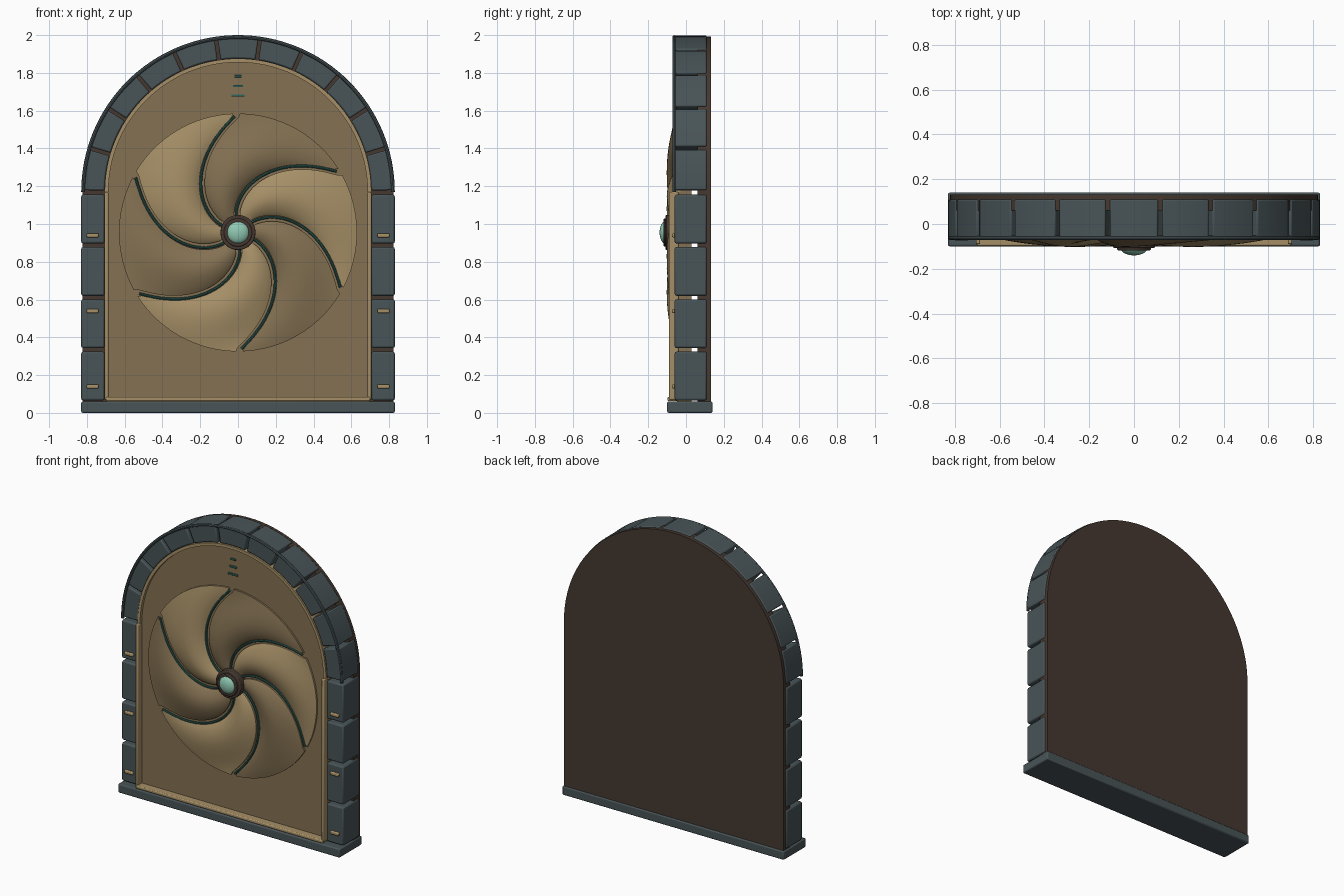
import bpy, bmesh
from math import sin, cos, pi, radians

if "Cube" in bpy.data.objects:
    bpy.data.objects.remove(bpy.data.objects["Cube"])

SPRING = 1.17          # height where the arch starts
FAN_Z = 0.955          # centre of the swirl


def mat(name, r, g, b):
    m = bpy.data.materials.new(name)
    m.diffuse_color = (r, g, b, 1)
    m.use_nodes = True
    m.node_tree.nodes["Principled BSDF"].inputs["Base Color"].default_value = m.diffuse_color
    return m


STONE = mat("slate", 0.065, 0.088, 0.095)
BROWN = mat("dark_brown", 0.06, 0.04, 0.03)
PANEL = mat("dull_gold", 0.23, 0.165, 0.085)
GOLD = mat("gold", 0.38, 0.275, 0.135)
TEAL = mat("teal", 0.03, 0.13, 0.11)
GEM = mat("pale_green", 0.28, 0.58, 0.45)


def finish(ob, m, bevel=0):
    ob.data.materials.append(m)
    if bevel:
        b = ob.modifiers.new("bevel", "BEVEL")
        b.width, b.segments, b.limit_method = bevel, 2, "ANGLE"
    bpy.ops.object.select_all(action="DESELECT")
    ob.select_set(True)
    bpy.context.view_layer.objects.active = ob
    bpy.ops.object.shade_smooth_by_angle(angle=radians(35))
    return ob


def from_bmesh(name, bm, m, bevel=0):
    bmesh.ops.recalc_face_normals(bm, faces=bm.faces)
    me = bpy.data.meshes.new(name)
    bm.to_mesh(me)
    bm.free()
    ob = bpy.data.objects.new(name, me)
    bpy.context.collection.objects.link(ob)
    return finish(ob, m, bevel)


def plate(name, pts, y0, y1, m, bevel=0):
    """Extrude an (x, z) outline from y0 to y1."""
    bm = bmesh.new()
    f = bm.faces.new([bm.verts.new((x, y0, z)) for x, z in pts])
    ext = bmesh.ops.extrude_face_region(bm, geom=[f])["geom"]
    verts = [v for v in ext if isinstance(v, bmesh.types.BMVert)]
    bmesh.ops.translate(bm, verts=verts, vec=(0, y1 - y0, 0))
    return from_bmesh(name, bm, m, bevel)


def box(name, x0, x1, y0, y1, z0, z1, m, bevel=0):
    return plate(name, [(x0, z0), (x1, z0), (x1, z1), (x0, z1)], y0, y1, m, bevel)


def arc(r, a0, a1, n):
    return [(r * cos(a0 + (a1 - a0) * i / n), SPRING + r * sin(a0 + (a1 - a0) * i / n))
            for i in range(n + 1)]


def arch(r, z0):
    return [(-r, z0), (r, z0)] + arc(r, 0, pi, 64)


def tube(name, pts, radius, m):
    cu = bpy.data.curves.new(name, "CURVE")
    cu.dimensions, cu.bevel_depth, cu.bevel_resolution = "3D", radius, 2
    cu.use_fill_caps = True
    sp = cu.splines.new("POLY")
    sp.points.add(len(pts) - 1)
    for p, c in zip(sp.points, pts):
        p.co = (*c, 1)
    ob = bpy.data.objects.new(name, cu)
    bpy.context.collection.objects.link(ob)
    bpy.ops.object.select_all(action="DESELECT")
    ob.select_set(True)
    bpy.context.view_layer.objects.active = ob
    bpy.ops.object.convert(target="MESH")
    return finish(bpy.context.object, m)


# backing, door panel and threshold
plate("back_board", arch(0.822, 0.05), 0.06, 0.132, BROWN)
plate("door_panel", arch(0.70, 0.06), -0.048, 0.03, PANEL)
box("threshold", -0.83, 0.83, -0.1, 0.14, 0, 0.06, STONE, 0.008)

# arch stones
N = 11
for i in range(N):
    a0, a1 = pi * i / N + 0.011, pi * (i + 1) / N - 0.011
    plate(f"arch_stone_{i}", arc(0.828, a0, a1, 6) + arc(0.706, a1, a0, 6),
          -0.062, 0.11, STONE, 0.008)
tube("arch_outer_bead", [(x, -0.062, z) for x, z in arc(0.82, 0, pi, 64)], 0.01, STONE)

# jamb stones, pins and side trims
for s, side in ((-1, "left"), (1, "right")):
    for i in range(4):
        z = 0.062 + i * 0.277
        x0, x1 = sorted((s * 0.706, s * 0.83))
        box(f"jamb_stone_{side}_{i}", x0, x1, -0.06, 0.11, z + 0.004, z + 0.262, STONE, 0.01)
    for i in range(3):
        z = 0.14 + i * 0.4
        box(f"jamb_pin_{side}_{i}", s * 0.77 - 0.032, s * 0.77 + 0.032, -0.074, -0.05,
            z - 0.011, z + 0.011, GOLD, 0.006)
    box(f"side_trim_{side}", s * 0.696 - 0.01, s * 0.696 + 0.01, -0.09, -0.04,
        0.07, SPRING, GOLD, 0.006)

# remaining door trim
plate("arch_trim", arc(0.706, 0, pi, 64) + arc(0.686, pi, 0, 64), -0.068, -0.03, GOLD)
box("bottom_trim", -0.70, 0.70, -0.098, -0.04, 0.062, 0.084, GOLD, 0.006)


def swirl(r, base):
    t = min(max((r - 0.1) / 0.52, 0), 1.02)
    return radians(base + 68 * max(1 - t, 0) ** 1.1)


def fan_point(r, ang, y):
    return (r * cos(ang), y, FAN_Z + r * sin(ang))


# six curved blades, each a pillowed grid with a thin skirt
R0, R1, NR, NA = 0.07, 0.63, 28, 16
for k in range(6):
    base = 32 + 60 * k
    bm = bmesh.new()
    grid = []
    for i in range(NR + 1):
        t = i / NR
        r = R0 + (R1 - R0) * t
        a0 = swirl(r, base) + 0.004 / r
        a1 = swirl(r, base + 60) - 0.034 / (r + 0.03)
        grid.append([bm.verts.new(fan_point(
            r, a0 + (a1 - a0) * j / NA,
            -0.06 - 0.042 * sin(pi * t ** 0.85) ** 0.9 * sin(pi * j / NA) ** 0.8
            if 0 < i < NR and 0 < j < NA else -0.06)) for j in range(NA + 1)])
    for i in range(NR):
        for j in range(NA):
            bm.faces.new((grid[i][j], grid[i + 1][j], grid[i + 1][j + 1], grid[i][j + 1]))
    rim = [e for e in bm.edges if e.is_boundary]
    ext = bmesh.ops.extrude_edge_only(bm, edges=rim)["geom"]
    for v in ext:
        if isinstance(v, bmesh.types.BMVert):
            v.co.y = -0.045
    from_bmesh(f"fan_blade_{k}", bm, GOLD if k % 2 else PANEL)
    # inlay line along the blade edge
    line = []
    for i in range(33):
        r = 0.085 + 0.53 * i / 32
        line.append(fan_point(r, swirl(r, base) - 0.007 / r, -0.06))
    tube(f"blade_inlay_{k}", line, 0.007, TEAL)


def disc(name, r, y0, y1, m, bevel=0):
    pts = [(r * cos(2 * pi * i / 40), FAN_Z + r * sin(2 * pi * i / 40)) for i in range(40)]
    return plate(name, pts, y0, y1, m, bevel)


# stepped hub and gem
disc("hub_base", 0.093, -0.108, -0.04, BROWN, 0.006)
disc("hub_collar", 0.075, -0.118, -0.1, BROWN, 0.005)
bpy.ops.mesh.primitive_uv_sphere_add(segments=32, ring_count=16, radius=1,
                                     location=(0, -0.108, FAN_Z))
gem = bpy.context.object
gem.name = "hub_gem"
gem.scale = (0.06, 0.032, 0.06)
finish(gem, GEM)

# three short slots above the swirl
for i, w in enumerate((0.035, 0.027, 0.019)):
    z = 1.68 + 0.051 * i
    box(f"slot_{i}", -w, w, -0.056, -0.04, z - 0.006, z + 0.006, TEAL, 0.002)
